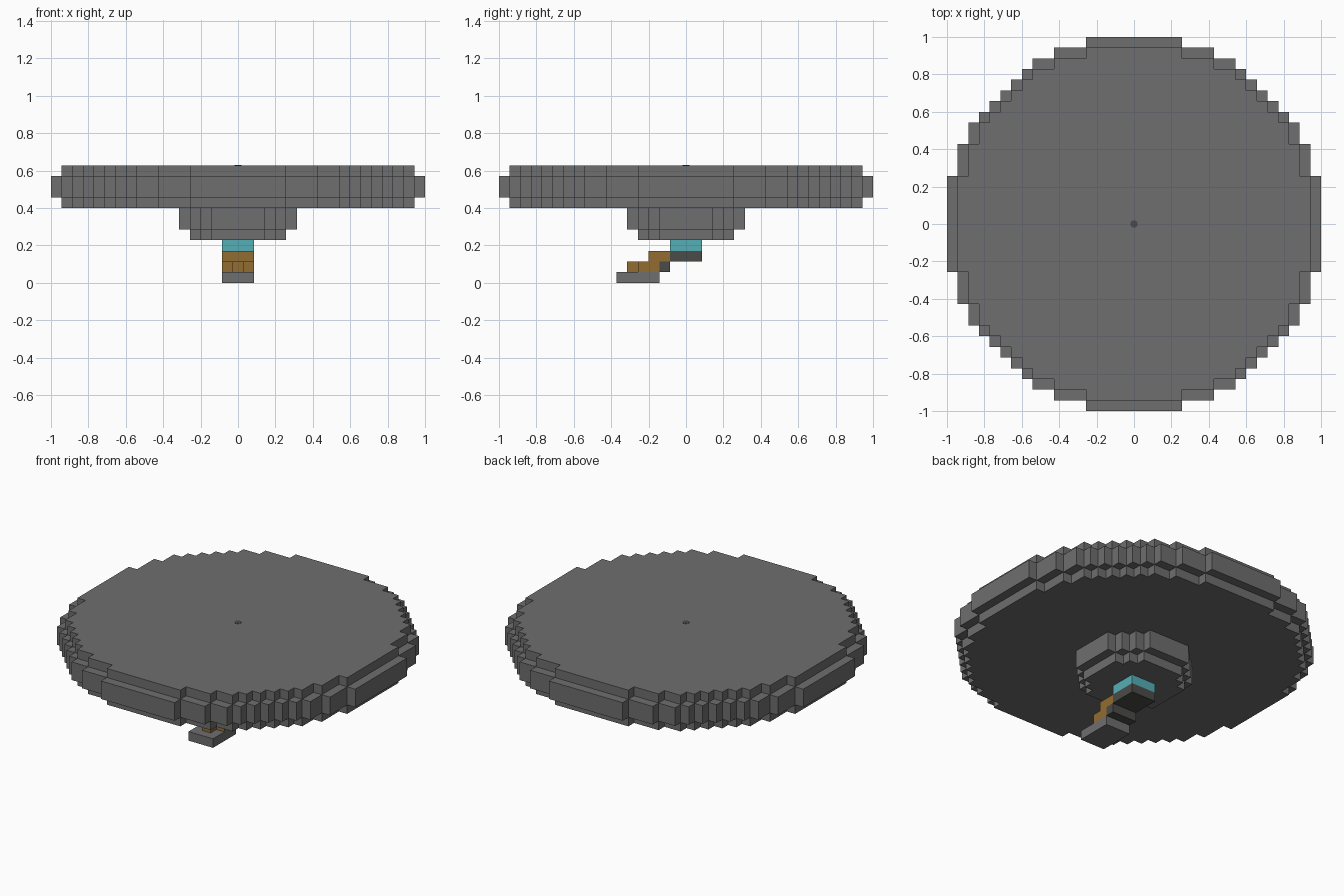
import bpy, bmesh

if "Cube" in bpy.data.objects:
    bpy.data.objects.remove(bpy.data.objects["Cube"], do_unlink=True)

U = 2 / 35  # size of one block


def material(name, rgb):
    m = bpy.data.materials.new(name)
    m.use_nodes = True
    m.diffuse_color = (*rgb, 1)
    m.node_tree.nodes["Principled BSDF"].inputs["Base Color"].default_value = (*rgb, 1)
    return m


grey = material("grey", (0.156, 0.156, 0.156))
dark = material("dark grey", (0.069, 0.069, 0.065))
brown = material("brown", (0.288, 0.15, 0.032))
teal = material("teal", (0.089, 0.429, 0.468))


def prism(name, outline, z0, z1, mat):
    """Extrude an outline, given in block units, between two heights."""
    bm = bmesh.new()
    face = bm.faces.new([bm.verts.new((x * U, y * U, z0 * U)) for x, y in outline])
    top = bmesh.ops.extrude_face_region(bm, geom=[face])["geom"]
    verts = [v for v in top if isinstance(v, bmesh.types.BMVert)]
    bmesh.ops.translate(bm, verts=verts, vec=(0, 0, (z1 - z0) * U))
    if not face.is_valid or len([f for f in bm.faces if len(f.verts) == len(outline)]) < 2:
        bm.faces.new(list(bm.verts)[:len(outline)])
    bmesh.ops.recalc_face_normals(bm, faces=bm.faces)
    mesh = bpy.data.meshes.new(name)
    bm.to_mesh(mesh)
    bm.free()
    mesh.materials.append(mat)
    obj = bpy.data.objects.new(name, mesh)
    bpy.context.collection.objects.link(obj)
    return obj


def stepped_disc(name, widths, z0, z1, mat):
    """Round plate of blocks: one stair-stepped quarter turned four times."""
    quarter = []
    for i, (x, y) in enumerate(zip(widths, reversed(widths))):
        if i:
            quarter.append((widths[i - 1], y))
        quarter.append((x, y))
    outline = []
    for _ in range(4):
        outline += quarter
        quarter = [(y, -x) for x, y in quarter]
    return prism(name, outline, z0, z1, mat)


def box(name, half_x, y0, y1, z0, z1, mat):
    outline = [(-half_x, y0), (half_x, y0), (half_x, y1), (-half_x, y1)]
    return prism(name, outline, z0, z1, mat)


# Large dish
rim = [4.5, 7.5] + [9.5 + i for i in range(9)]
stepped_disc("dish_bottom", rim[:-1], 7, 8, grey)
stepped_disc("dish_rim", rim, 8, 10, grey)
stepped_disc("dish_top", rim[:-1], 10, 11, grey)

# Hub under the dish
hub = [2.5, 3.5, 4.5, 5.5]
stepped_disc("hub_upper", hub, 5, 7, grey)
stepped_disc("hub_lower", hub[:-1], 4, 5, grey)

# Lit core and its base plate
box("core", 1.5, -1.5, 1.5, 3, 4, teal)
box("core_base", 1.5, -1.5, 1.5, 2, 3, dark)

# Stepped entrance ramp
box("ramp_upper", 1.5, -3.5, -1.5, 2, 3, brown)
box("ramp_middle", 1.5, -4.5, -2.5, 1, 2, brown)
box("ramp_tongue", 0.5, -5.5, -4.5, 1, 2, brown)
box("ramp_support", 1.5, -2.5, -1.5, 1, 2, dark)
box("ramp_foot", 1.5, -6.5, -2.5, 0, 1, grey)

# Small mark at the centre of the top
mark = [(-0.35, -0.15), (-0.15, -0.35), (0.15, -0.35), (0.35, -0.15),
        (0.35, 0.15), (0.15, 0.35), (-0.15, 0.35), (-0.35, 0.15)]
prism("top_mark", mark, 11, 11.03, dark)
